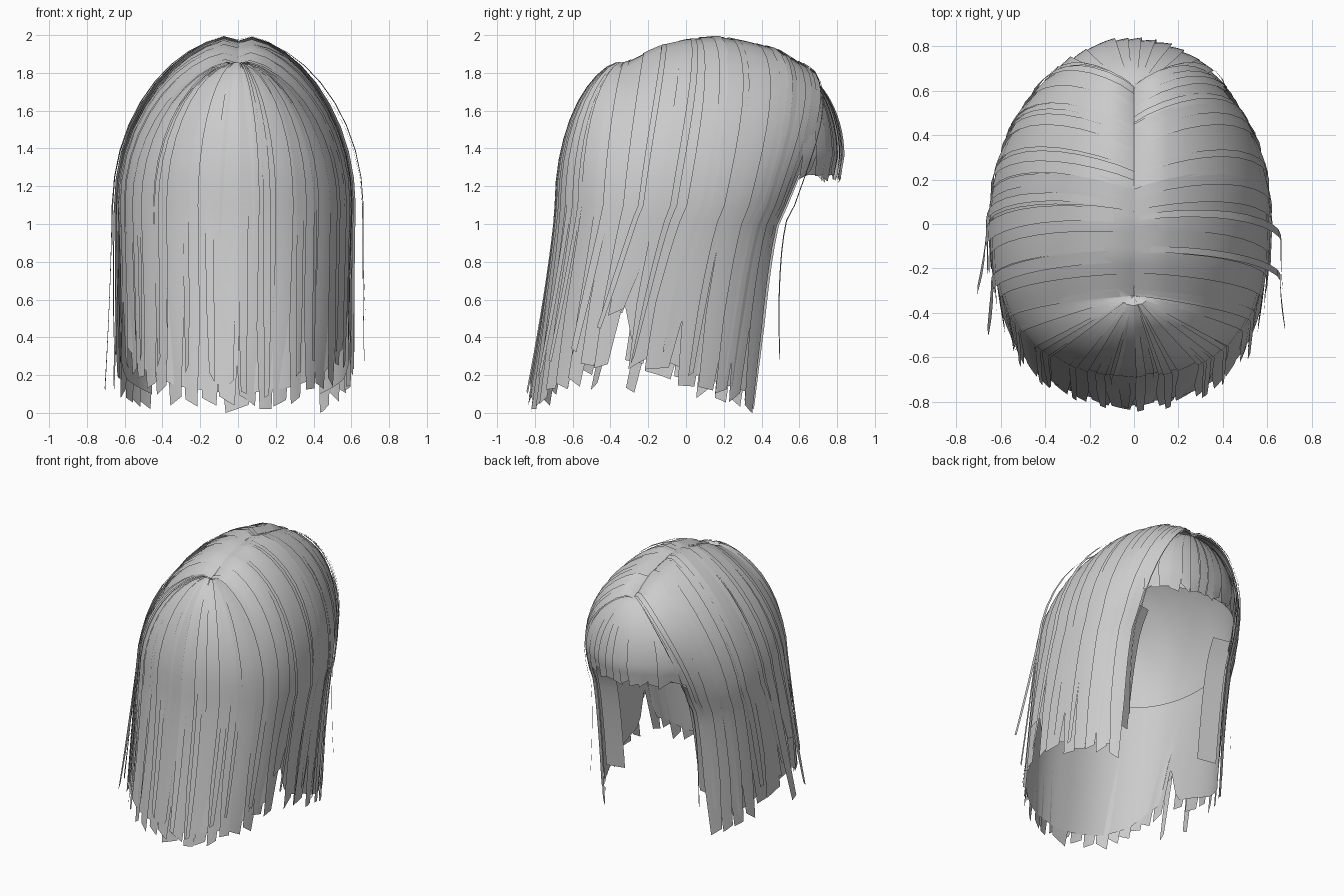
import bpy
import math
import random
from mathutils import Vector

random.seed(4)
if "Cube" in bpy.data.objects:
    bpy.data.objects.remove(bpy.data.objects["Cube"])

grey = bpy.data.materials.new("hair_grey")
grey.use_nodes = True
grey.diffuse_color = (0.6, 0.6, 0.6, 1)
bsdf = grey.node_tree.nodes["Principled BSDF"]
bsdf.inputs["Base Color"].default_value = grey.diffuse_color
bsdf.inputs["Roughness"].default_value = 0.8

EAR = 1.1       # height where the dome turns into hanging hair
DOME = 0.5      # share of a lock that lies on the dome
SIDES = ((0.97, "left"), (-1.02, "right"))   # the right side is a little fuller
PART = [(-0.32, 1.86), (-0.15, 1.95), (0, 1.99), (0.15, 2.0),
        (0.3, 1.97), (0.45, 1.93), (0.62, 1.83)]
HEM = [(0, 0.02), (0.1, 0.06), (0.2, 0.1), (0.3, 0.18), (0.39, 0.26),
       (0.43, 0.6), (0.49, 0.26), (0.55, 0.23), (0.65, 0.13), (0.8, 0.06), (1, 0.02)]


def lerp(a, b, f):
    return a + (b - a) * f


def table(points, v):
    """Piecewise linear lookup."""
    if v <= points[0][0]:
        return points[0][1]
    for (a, fa), (b, fb) in zip(points, points[1:]):
        if v <= b:
            return lerp(fa, fb, (v - a) / (b - a))
    return points[-1][1]


def ring(s, start, rx, front, rear, cy):
    """Horizontal section, s = 0 at the face edge, 1 at the middle of the back."""
    phi = math.radians(lerp(start, 180, s))
    x, y = math.sin(phi), math.cos(phi)
    e = 0.8 if y > 0 else 0.87
    depth = front if y > 0 else rear
    return (rx * math.copysign(abs(x) ** e, x),
            cy + depth * math.copysign(abs(y) ** e, y))


def flow(s, t, tip, lift):
    """Point on the hair surface: t = 0 at the parting, 1 at the tip."""
    k = max(0, min(s, 1))
    ry = lerp(0.62, -0.32, min(k / 0.6, 1))
    rz = table(PART, ry)
    ex, ey = ring(s, 38, 0.63, 0.68, 0.65, -0.03)
    if t < DOME:
        a = t / DOME * math.pi / 2
        f = math.sin(a) ** 1.15
        bulge = 0.15 * max(0, 1 - 1.4 * k) * math.sin(2 * a)
        x, y = ex * f, lerp(ry, ey, f) + bulge
        z = lerp(EAR, rz, math.cos(a)) - 0.035 * math.exp(-a * 14)
    else:
        q = (t - DOME) / (1 - DOME)
        bx, by = ring(s, 43, 0.615, 0.7, 0.62, -0.19)
        ease = q ** lerp(0.55, 1.25, k)
        x, y, z = lerp(ex, bx, ease), lerp(ey, by, ease), lerp(EAR, tip, q)
    centre = Vector((0, -0.05, min(z, EAR)))
    return centre + (Vector((x, y, z)) - centre) * (1 + lift)


def fringe_flow(b, t, tip, lift):
    """Point on the fringe fan: b from -1 to 1 across the forehead."""
    ex, ey = 0.41 * b, 0.82 - 0.2 * abs(b) ** 2.5
    a = min(t / 0.8, 1) * math.pi / 2
    f = math.sin(a) ** 1.3
    z = lerp(1.36, 1.81, math.cos(a))
    if t > 0.8:
        z = lerp(1.36, tip, (t - 0.8) / 0.2)
        ey -= 0.02 * (t - 0.8) / 0.2
    return Vector((lerp(0.03 * b, ex, f), lerp(0.6, ey, f) + lift * f, z))


class Part:
    """Collects sheets of quads into one object."""

    def __init__(self, name):
        self.name, self.verts, self.faces = name, [], []

    def sheet(self, point, cols, rows, side=1):
        base, w = len(self.verts), cols + 1
        for j in range(rows + 1):
            for i in range(w):
                p = point(i / cols, j / rows)
                self.verts.append((p.x * side, p.y, max(p.z, 0)))
        for j in range(rows):
            for i in range(cols):
                k = base + j * w + i
                quad = (k, k + 1, k + w + 1, k + w)
                self.faces.append(quad if side > 0 else quad[::-1])

    def lock(self, path, s, half, tip, lift, side=1, flare=0.0, tilt=0.008, cols=2, taper=0.35):
        """A ribbon along the hair flow that narrows to its tip."""
        sway, phase = random.uniform(-0.25, 0.25) * half, random.uniform(0, 6)
        slant = random.uniform(-0.03, 0.03)

        def point(u, t):
            c = 2 * u - 1
            width = half * (1 - taper * max(0, (t - 0.8) / 0.2))
            pos = s + c * width + sway * math.sin(phase + 5 * t) * t
            up = lift + tilt * c * min(1, t * 4) + flare * t * t
            return path(pos, t, tip + slant * c, up)
        self.sheet(point, cols, 20, side)

    def build(self):
        mesh = bpy.data.meshes.new(self.name)
        mesh.from_pydata(self.verts, [], self.faces)
        mesh.materials.append(grey)
        obj = bpy.data.objects.new(self.name, mesh)
        bpy.context.collection.objects.link(obj)
        bpy.ops.object.select_all(action="DESELECT")
        obj.select_set(True)
        bpy.context.view_layer.objects.active = obj
        bpy.ops.object.shade_smooth_by_angle(angle=math.radians(40))


# Continuous under layer, a shorter scalp cap, and panels curling into the face opening
shell, cap, panels = Part("under_layer"), Part("scalp_cap"), Part("inner_face_panels")
for side, label in SIDES:
    shell.sheet(lambda u, t: flow(u, t, table(HEM, u) + 0.08, -0.015), 48, 24, side)
    cap.sheet(lambda u, t: flow(u, t * DOME, 0, -0.04), 32, 14, side)
    panels.sheet(lambda u, t: flow(0.02, lerp(0.47, 1, t), 0.3, -0.03)
                 - Vector((0.14, 0.03, 0)) * (1 - u), 3, 12, side)
shell.sheet(lambda u, t: fringe_flow(2 * u - 1, t, 1.26, -0.015), 16, 10)
for part in (shell, cap, panels):
    part.build()

# Long locks on both sides and the back
COUNT = 17
for side, label in SIDES:
    locks = Part(label + "_locks")
    for i in range(COUNT):
        s = (i + 0.5) / COUNT
        locks.lock(flow, s, random.uniform(0.033, 0.042),
                   table(HEM, s) + random.uniform(-0.02, 0.04),
                   random.uniform(0, 0.012), side, random.uniform(-0.01, 0.015), 0.01, 3)
    locks.build()

    # Thin loose locks over the top, leaving the notch above the shoulder free
    loose = Part(label + "_loose_locks")
    for i in range(15):
        s = (i + random.random()) / 15
        if not 0.37 < s < 0.5:
            loose.lock(flow, s, random.uniform(0.009, 0.015),
                       table(HEM, s) + random.uniform(0.05, 0.2),
                       random.uniform(0.01, 0.014), side, random.uniform(0, 0.03), 0.004, 1)
    loose.build()

back = Part("back_centre_lock")
back.lock(flow, 1, 0.045, 0.02, 0.008)
back.build()

# Short fringe fanning from the front of the parting
fringe = Part("fringe")
for i in range(13):
    b = lerp(-0.93, 0.93, i / 12)
    fringe.lock(fringe_flow, b, 0.095, random.uniform(1.23, 1.26),
                random.uniform(0, 0.015), tilt=0.006, taper=0.15)
fringe.build()

# Stray wisps standing off the outline
wisps = Part("stray_wisps")
for side, s, half, tip, rise, flare in ((1, 0.47, 0.008, 0.45, 0.05, 0.1),
                                        (1, 0.38, 0.008, 0.28, 0.04, 0.05),
                                        (-1, 0.38, 0.016, 0.12, 0.03, 0.12),
                                        (-1, 0.49, 0.016, 0.14, 0.03, 0.1),
                                        (-1, 0.35, 0.008, 0.4, 0.05, 0.02)):
    wisps.lock(lambda p, t, z, up, r=rise: flow(p, t, z, up + r * math.sin(min(1, t * 2) * 1.57)),
               s, half, tip, 0, side, flare, 0.004, 1)
for side, tip in ((1, 0.28), (-1, 0.3)):
    wisps.lock(lambda p, t, z, up: flow(p, t, z, up) + Vector((0, 0.12 * t * t, 0)),
               -0.01, 0.003, tip, 0, side, 0.03, 0, 1)
wisps.build()
